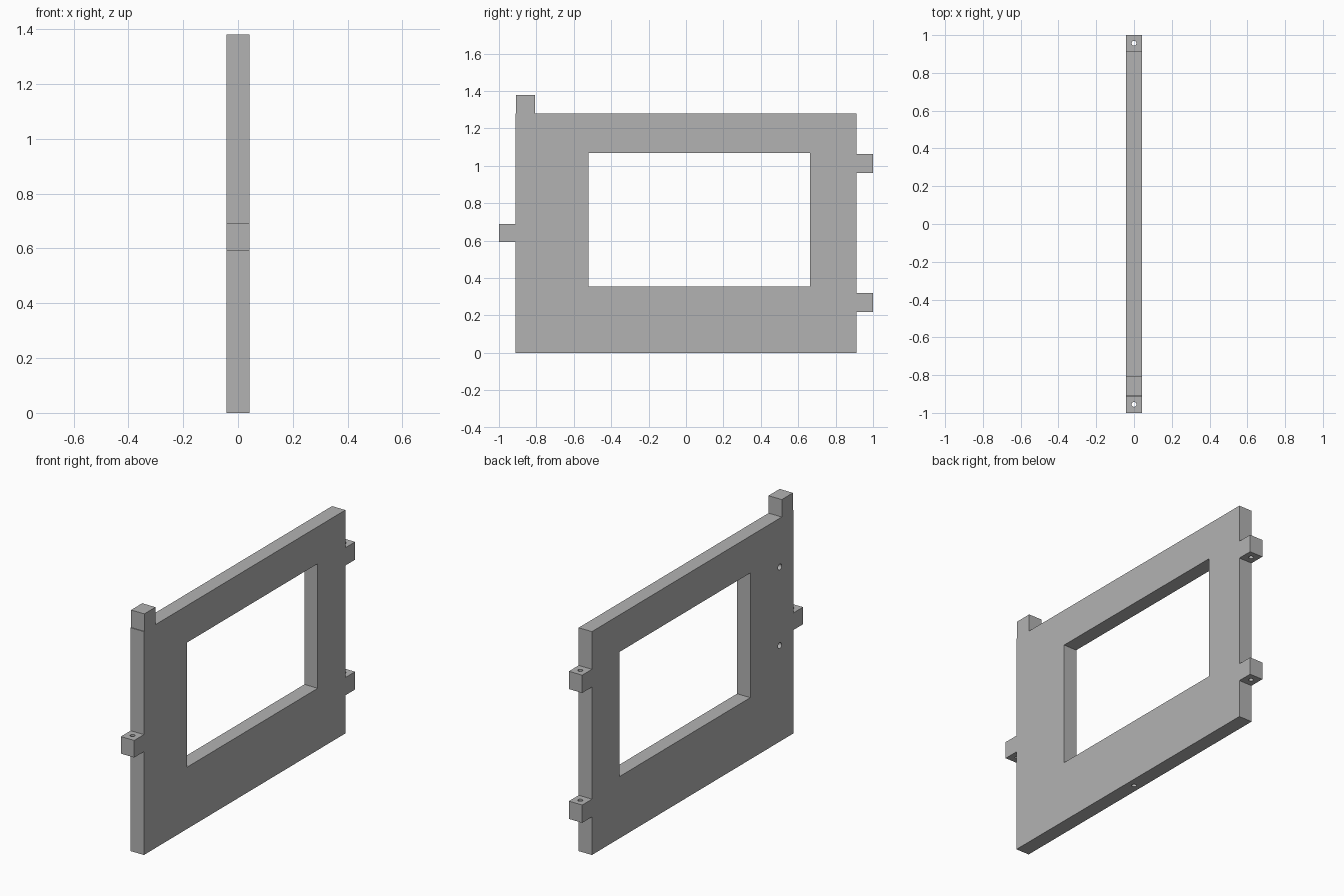
import bpy, bmesh
from math import pi
from mathutils import Matrix

cube = bpy.data.objects.get("Cube")
if cube:
    bpy.data.objects.remove(cube, do_unlink=True)

HALF = 0.042          # half thickness of the panel
SIDE, TOP = 0.912, 1.28
TAB_HOLE = 0.013

grey = bpy.data.materials.new("plain grey")
grey.use_nodes = True
grey.diffuse_color = (0.45, 0.45, 0.45, 1)
grey.node_tree.nodes["Principled BSDF"].inputs["Base Color"].default_value = grey.diffuse_color


def make_object(name, bm):
    bmesh.ops.recalc_face_normals(bm, faces=bm.faces)
    mesh = bpy.data.meshes.new(name)
    bm.to_mesh(mesh)
    bm.free()
    mesh.materials.append(grey)
    obj = bpy.data.objects.new(name, mesh)
    bpy.context.collection.objects.link(obj)
    return obj


def plate(name, outline, half):
    """Extrude a side-on (y, z) outline across x."""
    bm = bmesh.new()
    face = bm.faces.new([bm.verts.new((-half, y, z)) for y, z in outline])
    grown = bmesh.ops.extrude_face_region(bm, geom=[face])["geom"]
    verts = [v for v in grown if isinstance(v, bmesh.types.BMVert)]
    bmesh.ops.translate(bm, verts=verts, vec=(2 * half, 0, 0))
    return make_object(name, bm)


def drill(name, centre, radius, depth, axis="Z"):
    """Cylindrical cutter along z or x."""
    turn = Matrix.Rotation(pi / 2, 4, "Y") if axis == "X" else Matrix()
    bm = bmesh.new()
    bmesh.ops.create_cone(bm, cap_ends=True, segments=20, radius1=radius,
                          radius2=radius, depth=depth,
                          matrix=Matrix.Translation(centre) @ turn)
    return make_object(name, bm)


def cut(target, cutter):
    cutter.hide_render = True
    mod = target.modifiers.new("cut", "BOOLEAN")
    mod.operation, mod.solver, mod.object = "DIFFERENCE", "EXACT", cutter
    bpy.context.view_layer.objects.active = target
    bpy.ops.object.modifier_apply(modifier=mod.name)
    bpy.data.objects.remove(cutter, do_unlink=True)


def tab(edge, tip, low, high):
    """Square tab in the outline, listed from low to high."""
    return [(edge, low), (tip, low), (tip, high), (edge, high)]


# Panel outline with two rear tabs, a corner post and one front tab
post = [(-0.807, TOP), (-0.807, 1.38), (-0.908, 1.38), (-0.908, TOP)]
outline = ([(-SIDE, 0), (SIDE, 0)]
           + tab(SIDE, 1, 0.218, 0.32) + tab(SIDE, 1, 0.962, 1.064)
           + [(SIDE, TOP)] + post + [(-SIDE, TOP)]
           + tab(-SIDE, -1, 0.592, 0.69)[::-1])
panel = plate("window_panel", outline, HALF)

# Rectangular window opening
cut(panel, plate("window_cutter",
                 [(-0.522, 0.354), (0.662, 0.354), (0.662, 1.068), (-0.522, 1.068)], 0.1))

# Pin holes through the tabs
for y, z in ((0.957, 0.269), (0.957, 1.013), (-0.955, 0.641)):
    cut(panel, drill("pin_cutter", (0, y, z), TAB_HOLE, 0.2))

# Blind holes in the right face and the underside
for z in (0.55, 1.0):
    cut(panel, drill("face_cutter", (-HALF, -0.79, z), 0.017, 0.08, "X"))
cut(panel, drill("base_cutter", (0, 0, 0), TAB_HOLE, 0.16))
